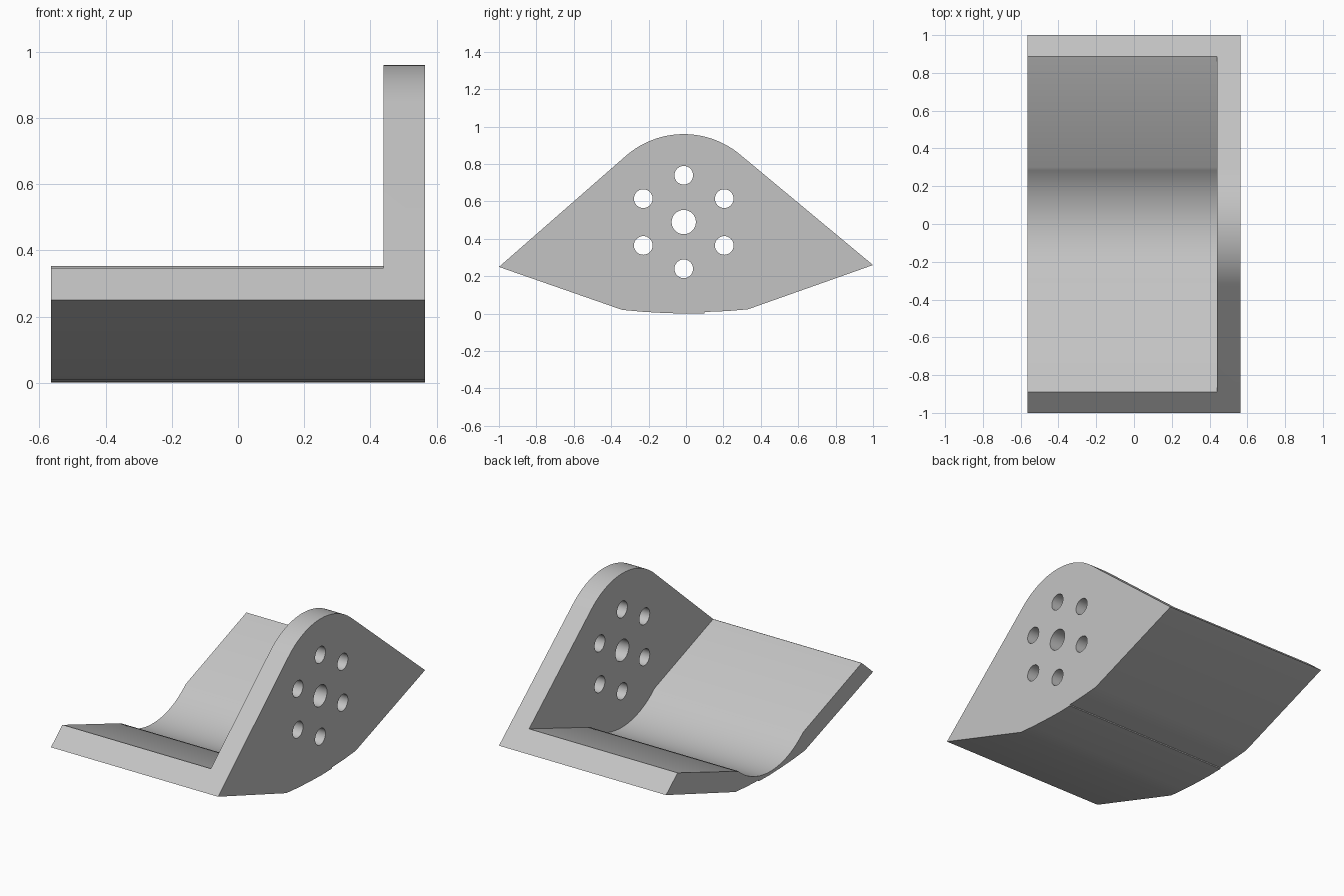
import bpy, bmesh, math

cube = bpy.data.objects.get("Cube")
if cube:
    bpy.data.objects.remove(cube)

LEFT, RIGHT, WALL = -0.565, 0.565, 0.44   # side limits and inner face of the plate
CY, CZ, R = -0.012, 0.49, 0.47            # hub centre and main radius
TIP_F, TIP_B = (-1.0, 0.25), (1.0, 0.26)  # pointed ends of the outline

grey = bpy.data.materials.new("light_grey")
grey.use_nodes = True
grey.diffuse_color = (0.55, 0.55, 0.55, 1)
grey.node_tree.nodes["Principled BSDF"].inputs["Base Color"].default_value = grey.diffuse_color


def arc(cy, cz, r, a0, a1, n):
    """Points on an arc in the y-z plane."""
    angles = [a0 + (a1 - a0) * i / n for i in range(n + 1)]
    return [(cy + r * math.cos(a), cz + r * math.sin(a)) for a in angles]


def extrude(name, profile, x0, x1):
    """Solid made by sweeping a y-z profile along x."""
    bm = bmesh.new()
    face = bm.faces.new([bm.verts.new((x0, y, z)) for y, z in profile])
    new = bmesh.ops.extrude_face_region(bm, geom=[face])["geom"]
    bmesh.ops.translate(bm, vec=(x1 - x0, 0, 0),
                        verts=[v for v in new if isinstance(v, bmesh.types.BMVert)])
    bmesh.ops.recalc_face_normals(bm, faces=bm.faces)
    mesh = bpy.data.meshes.new(name)
    bm.to_mesh(mesh)
    bm.free()
    mesh.materials.append(grey)
    obj = bpy.data.objects.new(name, mesh)
    bpy.context.collection.objects.link(obj)
    return obj


def cut(target, cutter):
    """Subtract the cutter and discard it."""
    cutter.hide_render = True
    mod = target.modifiers.new("cut", 'BOOLEAN')
    mod.operation, mod.solver, mod.object = 'DIFFERENCE', 'EXACT', cutter
    bpy.ops.object.select_all(action='DESELECT')
    bpy.context.view_layer.objects.active = target
    target.select_set(True)
    bpy.ops.object.modifier_apply(modifier=mod.name)
    bpy.data.objects.remove(cutter)


def tangent_angle(tip, side):
    """Angle on the crown where the line from a tip touches it."""
    dy, dz = tip[0] - CY, tip[1] - CZ
    return math.atan2(dz, dy) + side * math.acos(R / math.hypot(dy, dz))


# Outline: rounded crown, straight flanks, shallow keel with a small step
a_back = tangent_angle(TIP_B, 1)
a_front = tangent_angle(TIP_F, -1) % (2 * math.pi)
keel = [(-0.34, 0.02), (-0.23, 0.01), (-0.12, 0.004), (0, 0), (0.1, 0.002),
        (0.1, 0.009), (0.22, 0.014), (0.33, 0.023)]
outline = [TIP_B] + arc(CY, CZ, R, a_back, a_front, 32) + [TIP_F] + keel
bracket = extrude("bracket", outline, LEFT, RIGHT)

# Trough: sloped sides leading into a round channel
half = math.asin(0.312 / R)
channel = arc(CY, CZ, R, -math.pi / 2 - half, -math.pi / 2 + half, 32)
trough = [(-0.89, 1.2), (-0.89, 0.345)] + channel + [(0.89, 0.354), (0.89, 1.2)]
cut(bracket, extrude("trough_cutter", trough, LEFT - 0.1, WALL))

# Hub hole with a ring of six bolt holes
holes = [(CY, CZ, 0.065)]
holes += [(y, z, 0.05) for y, z in arc(CY, CZ, 0.25, math.pi / 6, math.pi * 11 / 6, 5)]
for y, z, r in holes:
    circle = arc(y, z, r, 0, 2 * math.pi, 32)[:-1]
    cut(bracket, extrude("hole_cutter", circle, WALL - 0.1, RIGHT + 0.1))

bpy.ops.object.shade_smooth_by_angle(angle=math.radians(25))
